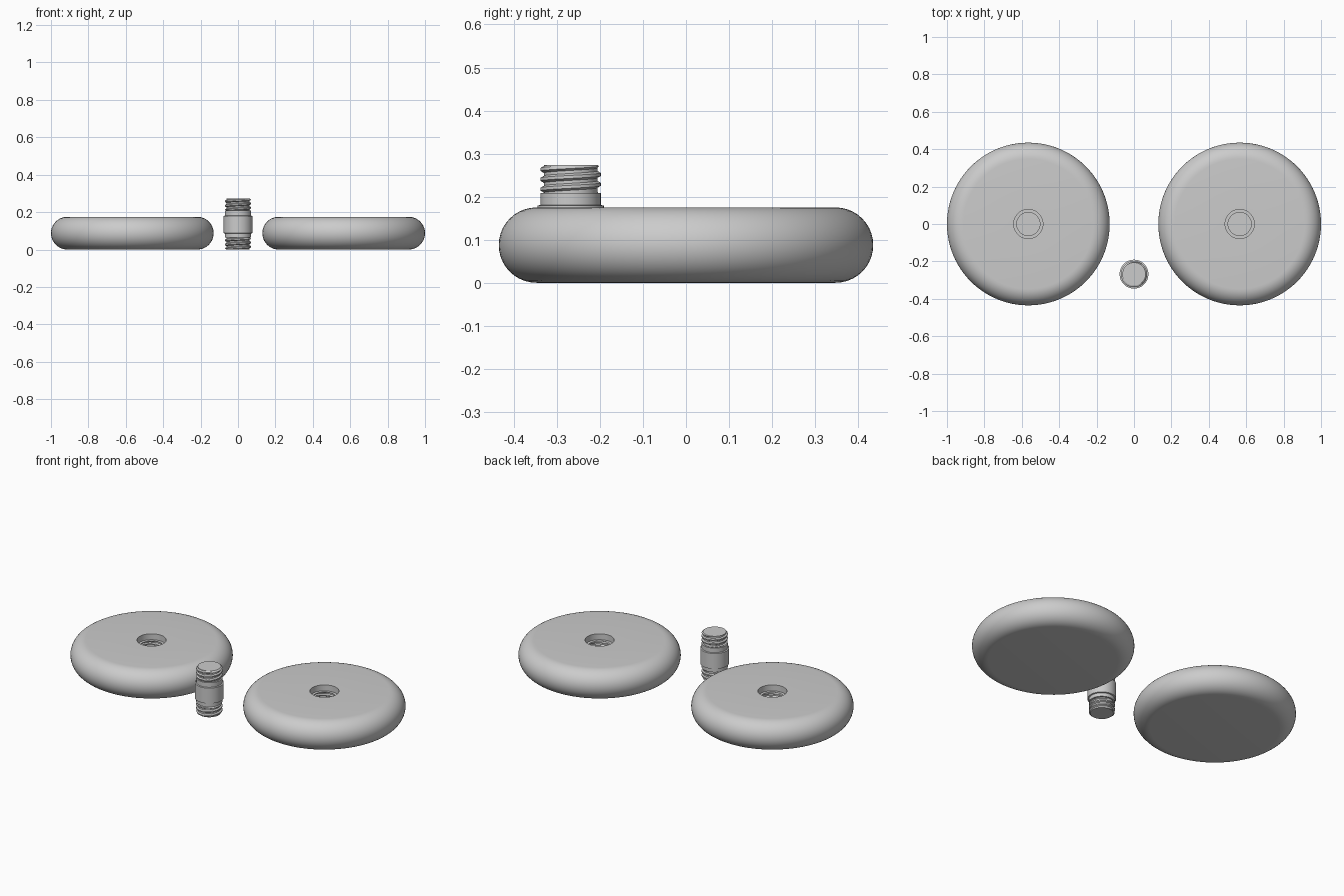
import bpy, bmesh, math

if "Cube" in bpy.data.objects:
    bpy.data.objects.remove(bpy.data.objects["Cube"])

SEGMENTS = 96
PITCH = 0.023
ROOT, CREST = 0.062, 0.07      # thread radii

grey = bpy.data.materials.new("plain grey")
grey.use_nodes = True
grey.diffuse_color = (0.6, 0.6, 0.6, 1)
grey.node_tree.nodes["Principled BSDF"].inputs["Base Color"].default_value = (0.6, 0.6, 0.6, 1)


def thread(low, high, angle):
    """Section of a helical thread at one angle, fading out at both ends."""
    points = []
    for turn in range(-1, math.ceil((high - low) / PITCH) + 1):
        for offset, raised in ((0, 0), (0.3, 0), (0.5, 1), (0.8, 1)):
            z = low + PITCH * (turn + offset + angle / math.tau)
            z = min(max(z, low), high)
            fade = min(1, (z - low) / 0.006, (high - z) / 0.006)
            points.append((ROOT + (CREST - ROOT) * raised * fade, z))
    return points


def spin(name, section, location):
    """Sweep an angle-dependent section around the vertical axis."""
    bm = bmesh.new()
    columns = []
    for i in range(SEGMENTS + 1):
        a = math.tau * i / SEGMENTS
        columns.append([bm.verts.new((r * math.cos(a), r * math.sin(a), z))
                        for r, z in section(a)])
    for a, b in zip(columns, columns[1:]):
        for k in range(len(a) - 1):
            bm.faces.new((a[k], b[k], b[k + 1], a[k + 1]))
    bmesh.ops.remove_doubles(bm, verts=bm.verts, dist=0.00002)
    bmesh.ops.recalc_face_normals(bm, faces=bm.faces)
    mesh = bpy.data.meshes.new(name)
    bm.to_mesh(mesh)
    bm.free()
    mesh.materials.append(grey)
    obj = bpy.data.objects.new(name, mesh)
    obj.location = location
    bpy.context.collection.objects.link(obj)
    bpy.ops.object.select_all(action="DESELECT")
    obj.select_set(True)
    bpy.context.view_layer.objects.active = obj
    bpy.ops.object.shade_smooth_by_angle(angle=math.radians(30))


def disc_section(angle):
    """Round-edged disc with a stepped, threaded blind hole."""
    h, radius = 0.175, 0.435
    half = h / 2
    edge = [(radius - half + half * math.cos(t), half + half * math.sin(t))
            for t in (math.pi * (i / 20 - 0.5) for i in range(21))]
    mouth = [(0.078, h), (0.078, h - 0.035)]
    return [(0, 0)] + edge + mouth + thread(0.04, h - 0.035, angle)[::-1] + [(0, 0.04)]


def stud_section(angle):
    """Double-ended threaded stud with necks and a collar."""
    body = [(CREST, 0.065), (CREST, 0.086), (0.077, 0.088), (0.077, 0.179),
            (CREST, 0.181), (CREST, 0.208)]
    return ([(0, 0)] + thread(0, 0.065, angle) + body
            + thread(0.208, 0.274, angle) + [(0, 0.274)])


# Pair of discs
for side, x in (("left", 0.565), ("right", -0.565)):
    spin(side + "_disc", disc_section, (x, 0, 0))

# Connecting stud
spin("threaded_stud", stud_section, (0, -0.268, 0))
